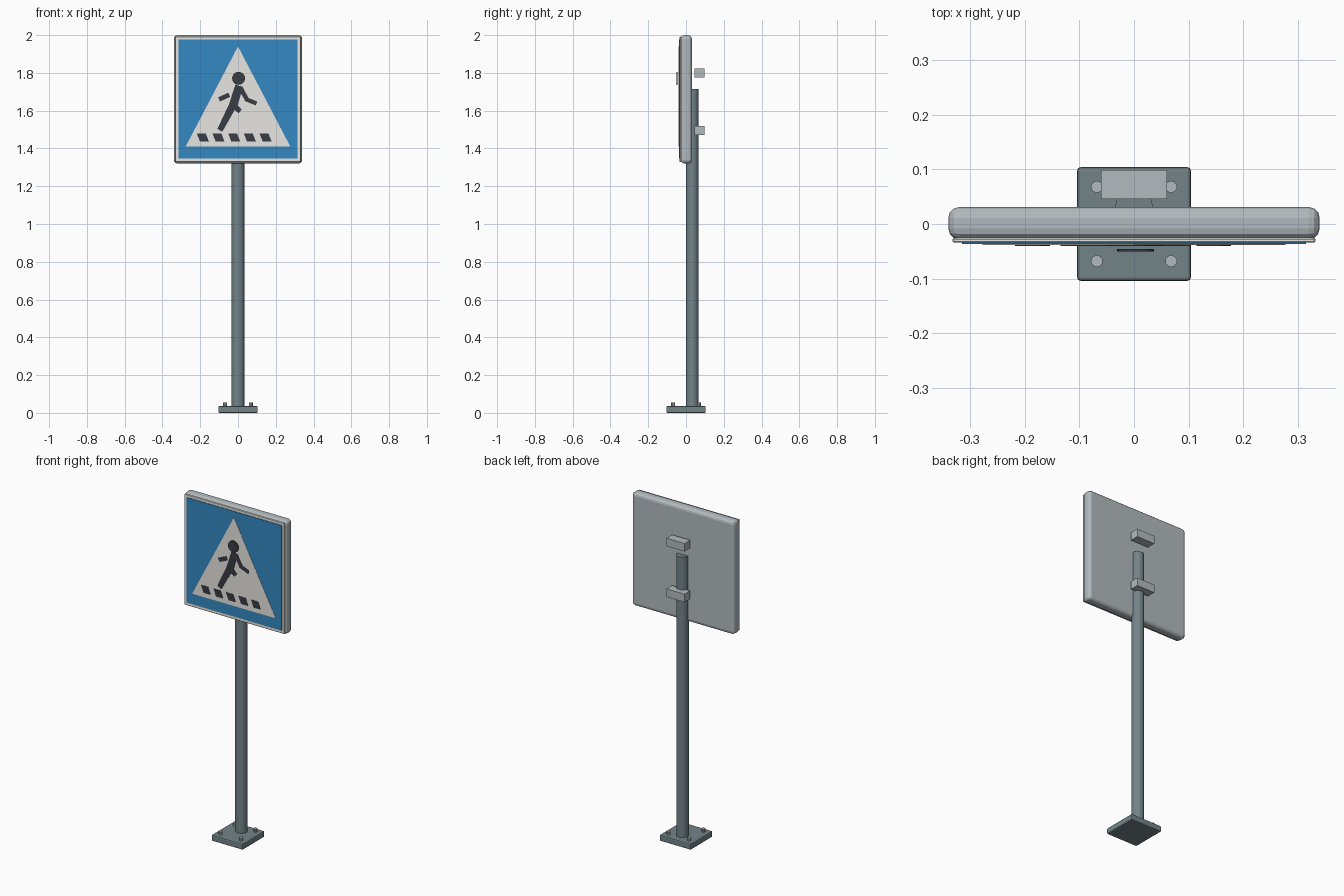
import bpy, bmesh
from math import pi
from mathutils import Vector

if "Cube" in bpy.data.objects:
    bpy.data.objects.remove(bpy.data.objects["Cube"], do_unlink=True)


def material(name, r, g, b):
    m = bpy.data.materials.new(name)
    m.use_nodes = True
    m.diffuse_color = (r, g, b, 1)
    m.node_tree.nodes["Principled BSDF"].inputs["Base Color"].default_value = (r, g, b, 1)
    return m


STEEL = material("dark steel", 0.17, 0.23, 0.25)
LIGHT = material("light metal", 0.45, 0.5, 0.52)
WHITE = material("sign white", 0.83, 0.82, 0.78)
BLUE = material("sign blue", 0.035, 0.25, 0.55)
BLACK = material("symbol black", 0.04, 0.045, 0.06)


def smooth(obj):
    bpy.ops.object.select_all(action="DESELECT")
    obj.select_set(True)
    bpy.context.view_layer.objects.active = obj
    bpy.ops.object.shade_smooth_by_angle()


def box(name, mat, lo, hi, bevel=0, segments=2):
    lo, hi = Vector(lo), Vector(hi)
    bpy.ops.mesh.primitive_cube_add(size=1, location=(lo + hi) / 2)
    obj = bpy.context.object
    obj.name = name
    obj.scale = hi - lo
    bpy.ops.object.transform_apply(location=False, rotation=False, scale=True)
    obj.data.materials.append(mat)
    if bevel:
        mod = obj.modifiers.new("rounded edges", "BEVEL")
        mod.width, mod.segments = bevel, segments
    return obj


def cylinder(name, mat, radius, depth, location, sides, rotation=(0, 0, 0)):
    bpy.ops.mesh.primitive_cylinder_add(vertices=sides, radius=radius, depth=depth,
                                        location=location, rotation=rotation)
    obj = bpy.context.object
    obj.name = name
    obj.data.materials.append(mat)
    smooth(obj)
    return obj


def plate(name, mat, outlines, front, back):
    """Flat plate facing -y, extruded from one or more (x, z) outlines."""
    bm = bmesh.new()
    for outline in outlines:
        face = bm.faces.new([bm.verts.new((x, front, z)) for x, z in outline])
        ext = bmesh.ops.extrude_face_region(bm, geom=[face], use_keep_orig=True)
        for v in ext["geom"]:
            if isinstance(v, bmesh.types.BMVert):
                v.co.y = back
    bmesh.ops.recalc_face_normals(bm, faces=bm.faces)
    mesh = bpy.data.meshes.new(name)
    bm.to_mesh(mesh)
    bm.free()
    mesh.materials.append(mat)
    obj = bpy.data.objects.new(name, mesh)
    bpy.context.collection.objects.link(obj)
    return obj


def strip(a, b, wide_a, wide_b):
    """Tapered limb outline between two points."""
    a, b = Vector(a), Vector(b)
    d = (b - a).normalized()
    n = Vector((-d.y, d.x))
    return [a + n * wide_a / 2, a - n * wide_a / 2, b - n * wide_b / 2, b + n * wide_b / 2]


# Base plate with four bolts
box("base_plate", STEEL, (-0.104, -0.104, 0), (0.104, 0.104, 0.036), 0.006)
for x in (-0.068, 0.068):
    for y in (-0.068, 0.068):
        cylinder("base_bolt", LIGHT, 0.011, 0.025, (x, y, 0.0425), 10)

# Pole and the two mounting brackets behind the panel
cylinder("pole", STEEL, 0.034, 1.69, (0, 0.033, 0.871), 20)
for z in (1.496, 1.8):
    box("bracket", LIGHT, (-0.06, 0.046, z - 0.024), (0.06, 0.099, z + 0.024))

# Sign panel, white border and blue face
panel = box("sign_panel", LIGHT, (-0.34, -0.028, 1.32), (0.34, 0.031, 2), 0.02, 3)
box("sign_border", WHITE, (-0.332, -0.034, 1.328), (0.332, -0.026, 1.992), 0.002, 1)
box("sign_face", BLUE, (-0.315, -0.037, 1.346), (0.315, -0.033, 1.976))

# White triangle
plate("sign_triangle", WHITE, [[(-0.277, 1.41), (0.277, 1.41), (0, 1.94)]], -0.0385, -0.036)

# Zebra crossing stripes
stripes = []
for i in range(5):
    x = -0.218 + i * 0.083
    stripes.append([(x, 1.479), (x + 0.047, 1.479), (x + 0.064, 1.436), (x + 0.017, 1.436)])
plate("crossing_stripes", BLACK, stripes, -0.04, -0.037)

# Walking figure
cylinder("figure_head", BLACK, 0.034, 0.005, (0.003, -0.048, 1.771), 24, (pi / 2, 0, 0))
limbs = {
    "figure_torso": [strip((0.006, 1.732), (-0.028, 1.62), 0.042, 0.046)],
    "figure_back_leg": [strip((-0.024, 1.635), (-0.096, 1.496), 0.042, 0.03)],
    "figure_front_leg": [strip((-0.034, 1.637), (0.012, 1.597), 0.034, 0.026)],
    "figure_back_arm": [strip((-0.046, 1.684), (-0.1, 1.66), 0.024, 0.024)],
    "figure_front_arm": [strip((0.012, 1.722), (0.048, 1.658), 0.026, 0.022),
                         strip((0.038, 1.662), (0.098, 1.638), 0.022, 0.022)],
}
for i, (name, outlines) in enumerate(limbs.items()):
    plate(name, BLACK, outlines, -0.04 - i * 0.0001, -0.037)
